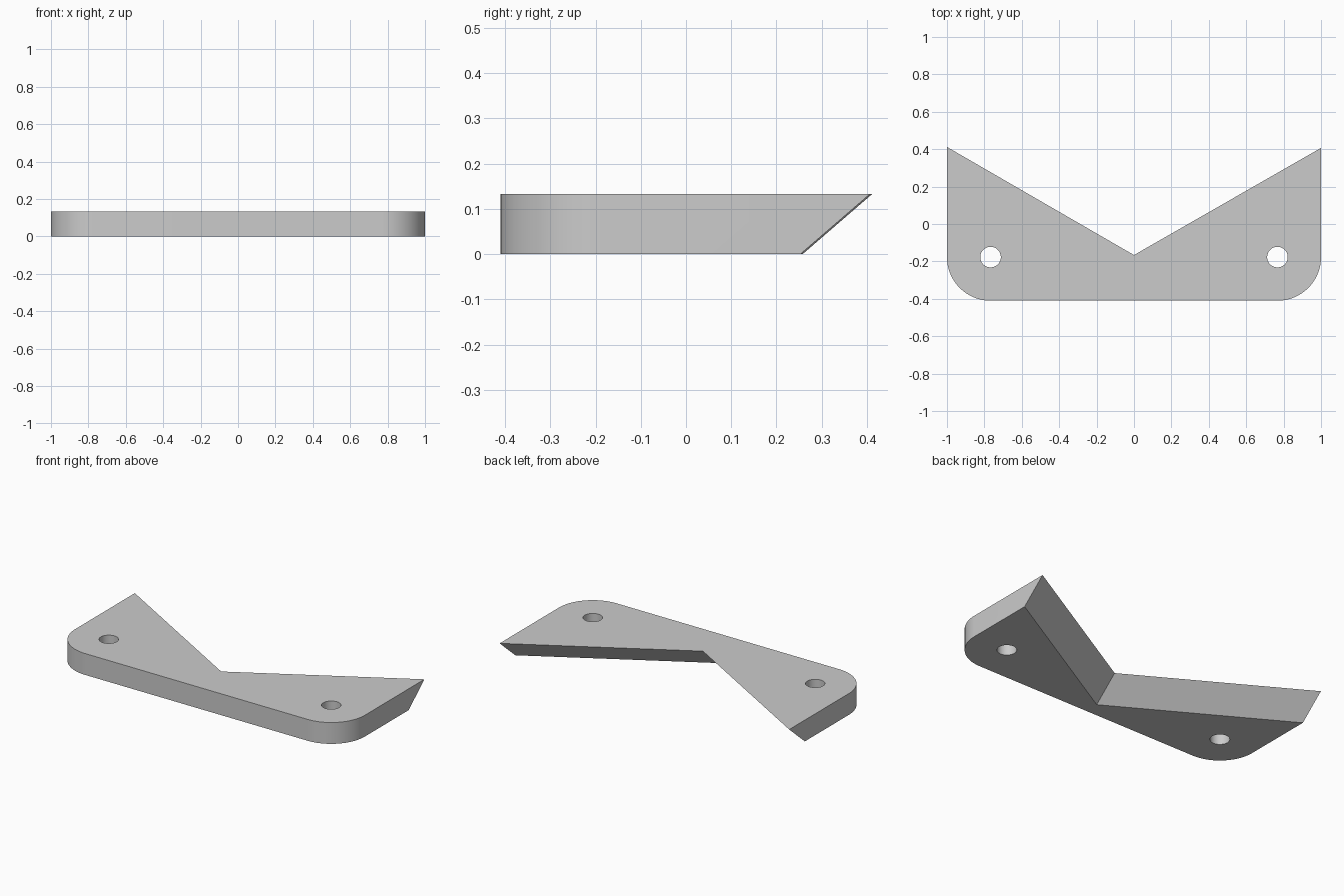
import bpy
import bmesh
import math

cube = bpy.data.objects.get("Cube")
if cube:
    bpy.data.objects.remove(cube, do_unlink=True)

HEIGHT = 0.133
RADIUS = 0.233      # front corner rounding
FRONT = -0.41
CORNER_X = 1 - RADIUS
CORNER_Y = FRONT + RADIUS
UNDERCUT = 0.154    # how far the notch walls lean forward at the bottom
STEPS = 32


def corner(cx, start):
    """Quarter circle of outline points, counter-clockwise."""
    angles = [start + math.pi / 2 * i / STEPS for i in range(STEPS + 1)]
    return [(cx + RADIUS * math.cos(a), CORNER_Y + RADIUS * math.sin(a)) for a in angles]


def outline(shift):
    notch = [(1, 0.407 - shift), (0, -0.166 - shift), (-1, 0.412 - shift)]
    return corner(-CORNER_X, math.pi) + corner(CORNER_X, 1.5 * math.pi) + notch


grey = bpy.data.materials.new("light grey")
grey.use_nodes = True
colour = (0.6, 0.6, 0.6, 1)
grey.diffuse_color = colour
grey.node_tree.nodes["Principled BSDF"].inputs["Base Color"].default_value = colour

# Plate with a V notch whose walls slope under
bm = bmesh.new()
bottom = [bm.verts.new((x, y, 0)) for x, y in outline(UNDERCUT)]
top = [bm.verts.new((x, y, HEIGHT)) for x, y in outline(0)]
bm.faces.new(top)
bm.faces.new(reversed(bottom))
n = len(top)
for i in range(n):
    j = (i + 1) % n
    bm.faces.new((bottom[i], bottom[j], top[j], top[i]))
bmesh.ops.recalc_face_normals(bm, faces=bm.faces)
mesh = bpy.data.meshes.new("notched_plate")
bm.to_mesh(mesh)
bm.free()
mesh.materials.append(grey)
plate = bpy.data.objects.new("notched_plate", mesh)
bpy.context.collection.objects.link(plate)

# Screw holes
for side in (-1, 1):
    bpy.ops.mesh.primitive_cylinder_add(
        vertices=48, radius=0.055, depth=0.4,
        location=(side * CORNER_X, CORNER_Y, HEIGHT / 2))
    cutter = bpy.context.object
    cutter.name = "hole_cutter"
    cutter.hide_render = True
    cutter.data.materials.append(grey)
    cut = plate.modifiers.new("screw_hole", "BOOLEAN")
    cut.operation = "DIFFERENCE"
    cut.solver = "EXACT"
    cut.object = cutter
    bpy.ops.object.select_all(action="DESELECT")
    plate.select_set(True)
    bpy.context.view_layer.objects.active = plate
    bpy.ops.object.modifier_apply(modifier=cut.name)
    bpy.data.objects.remove(cutter, do_unlink=True)

bpy.ops.object.shade_smooth_by_angle(angle=math.radians(30))
